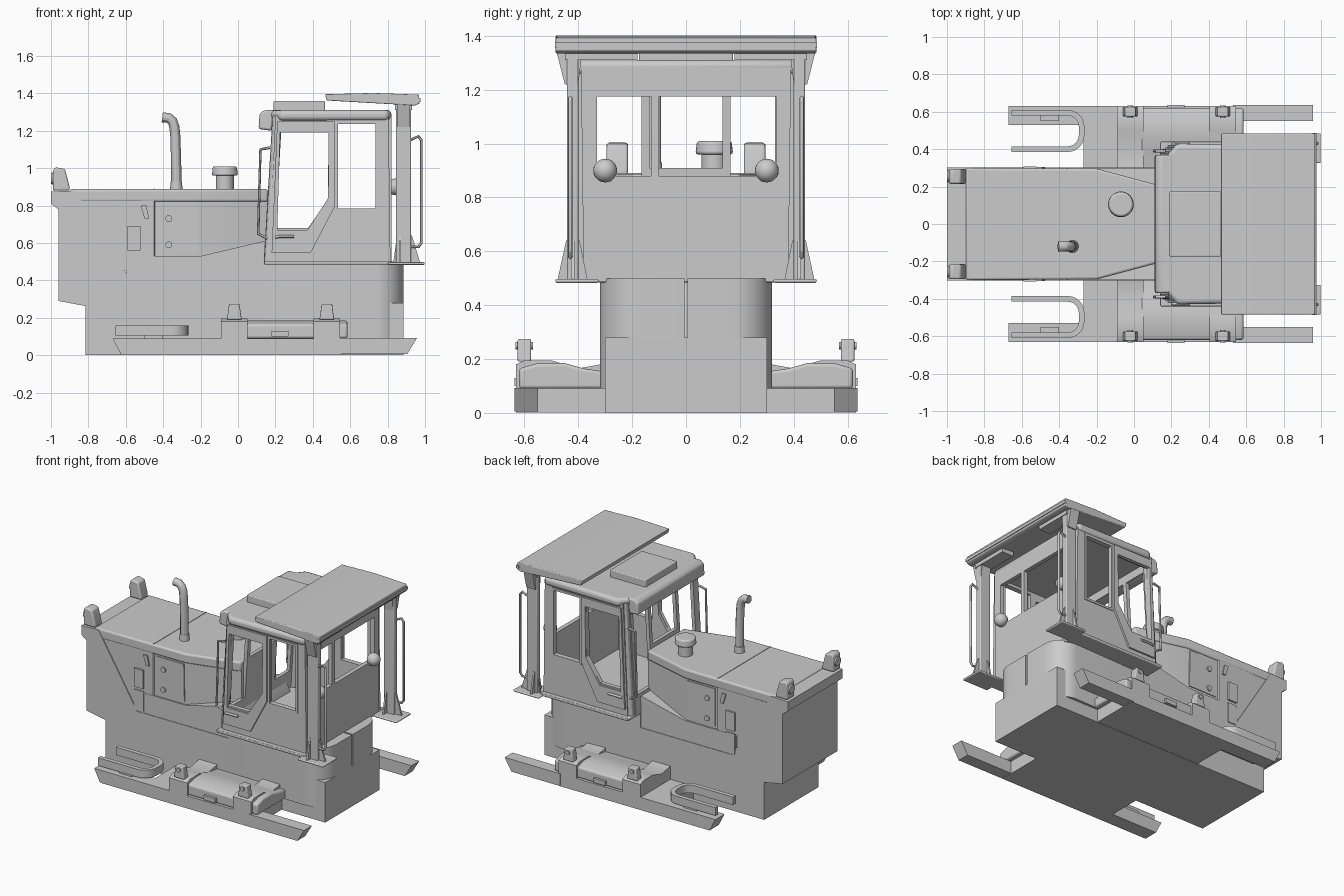
import bpy, bmesh, math
from mathutils import Matrix, Vector

if "Cube" in bpy.data.objects:
    bpy.data.objects.remove(bpy.data.objects["Cube"])


def finish(name, bm, bevel=0, seg=3, mirror=False):
    bmesh.ops.recalc_face_normals(bm, faces=bm.faces)
    me = bpy.data.meshes.new(name)
    bm.to_mesh(me)
    bm.free()
    ob = bpy.data.objects.new(name, me)
    bpy.context.collection.objects.link(ob)
    if bevel:
        m = ob.modifiers.new("bevel", 'BEVEL')
        m.width, m.segments, m.limit_method = bevel, seg, 'ANGLE'
    if mirror:
        m = ob.modifiers.new("mirror", 'MIRROR')
        m.use_axis = (False, True, False)
        m.use_mirror_merge = False
    return ob


def prism(name, pts, axis, a, b, **kw):
    """Extrude a 2D outline along an axis from a to b."""
    place = {'x': lambda u, v, w: (w, u, v), 'y': lambda u, v, w: (u, w, v),
             'z': lambda u, v, w: (u, v, w)}[axis]
    bm = bmesh.new()
    lo = [bm.verts.new(place(u, v, a)) for u, v in pts]
    hi = [bm.verts.new(place(u, v, b)) for u, v in pts]
    bm.faces.new(lo)
    bm.faces.new(hi)
    for i in range(len(pts)):
        j = (i + 1) % len(pts)
        bm.faces.new((lo[i], lo[j], hi[j], hi[i]))
    return finish(name, bm, **kw)


def box(name, x, y, z, **kw):
    return prism(name, rect(*x, *y), 'z', *z, **kw)


def rect(u0, u1, v0, v1):
    return [(u0, v0), (u1, v0), (u1, v1), (u0, v1)]


def curve_mesh(name, cu, mat=Matrix(), mirror=False):
    tmp = bpy.data.objects.new(name + "_curve", cu)
    bpy.context.collection.objects.link(tmp)
    dg = bpy.context.evaluated_depsgraph_get()
    me = bpy.data.meshes.new_from_object(tmp.evaluated_get(dg))
    bpy.data.objects.remove(tmp)
    bm = bmesh.new()
    bm.from_mesh(me)
    bmesh.ops.remove_doubles(bm, verts=bm.verts, dist=1e-5)
    bm.transform(mat)
    return finish(name, bm, mirror=mirror)


def add_poly(cu, pts, closed):
    sp = cu.splines.new('POLY')
    sp.points.add(len(pts) - 1)
    for p, c in zip(sp.points, pts):
        p.co = (*c, *([0] * (3 - len(c))), 1)
    sp.use_cyclic_u = closed


def panel(name, loops, mat, t, mirror=False):
    """Flat sheet with window holes: first loop is the outline."""
    cu = bpy.data.curves.new(name, 'CURVE')
    cu.dimensions, cu.fill_mode, cu.extrude = '2D', 'BOTH', t / 2
    for lp in loops:
        add_poly(cu, lp, True)
    return curve_mesh(name, cu, mat, mirror)


def tube(name, pts, r, mirror=False):
    cu = bpy.data.curves.new(name, 'CURVE')
    cu.dimensions, cu.bevel_depth, cu.use_fill_caps = '3D', r, True
    cu.bevel_resolution = 4
    add_poly(cu, pts, False)
    return curve_mesh(name, cu, mirror=mirror)


def cyl(name, c, r1, r2, h, axis='Z', **kw):
    bm = bmesh.new()
    bmesh.ops.create_cone(bm, cap_ends=True, segments=32, radius1=r1, radius2=r2, depth=h)
    rot = {'Z': Matrix(), 'X': Matrix.Rotation(math.pi / 2, 4, 'Y'),
           'Y': Matrix.Rotation(math.pi / 2, 4, 'X')}[axis]
    bm.transform(Matrix.Translation(c) @ rot)
    return finish(name, bm, **kw)


# Lower hull, nose and body
box("belly", (-.815, .885), (-.3, .3), (0, .28))
prism("nose", [(-1, .875), (-1, .81), (-.96, .78), (-.96, .29), (-.1, .13), (.14, .13),
               (.14, .39), (-.57, .39), (-.87, .88)], 'y', -.302, .302)
prism("body_sides", [(-.6, .3), (-.6, .53), (-.2, .53), (.14, .61), (.2, .5), (.2, .14)],
      'y', -.298, .298)
# Hood narrowing towards the cab
half = [(-.88, .296), (-.45, .296), (-.445, .288), (-.2, .286), (.16, .19)]
prism("hood", half + [(x, -y) for x, y in reversed(half)], 'z', .45, .835)
half2 = [(-.9, .3), (-.2, .296), (.16, .2)]
prism("hood_top", half2 + [(x, -y) for x, y in reversed(half2)], 'z', .82, .888, bevel=.012)
box("hood_seam", (-.453, -.447), (-.29, .29), (.885, .891))
prism("hood_door", [(-.43, .55), (-.21, .55), (-.215, .81), (-.43, .81)], 'y', .28, .293, mirror=True)
box("side_vent_upper", (-.59, -.52), (.29, .308), (.56, .69), mirror=True)
box("side_vent_lower", (-.59, -.52), (.29, .304), (.4, .54), mirror=True)
prism("door_handle", [(-.52, .8), (-.49, .8), (-.475, .73), (-.5, .73)], 'y', .29, .306, mirror=True)
for i, z in enumerate((.73, .59)):
    cyl(f"door_latch_{i}", (-.37, .295, z), .018, .018, .014, 'Y', mirror=True)

# Rear tanks with rounded outer corners
arc = [(.74 + .145 * math.cos(a), .175 + .145 * math.sin(a))
       for a in [math.pi / 2 * i / 10 for i in range(11)]]
prism("rear_tank", [(.14, .006), (.885, .006)] + arc + [(.14, .302)], 'z', .09, .5, mirror=True)

# Exhaust stack, air cleaner and headlights
tube("exhaust", [(-.33, -.12, .88), (-.33, -.12, 1.0), (-.335, -.12, 1.17), (-.34, -.12, 1.22),
                 (-.35, -.12, 1.25), (-.37, -.12, 1.268), (-.405, -.12, 1.272)], .027)
cyl("exhaust_collar", (-.33, -.12, .905), .034, .03, .05)
cyl("air_cleaner_stem", (-.07, .105, .93), .048, .048, .1)
cyl("air_cleaner_cap", (-.07, .105, .985), .07, .064, .05, bevel=.01)
prism("headlight", [(-.99, .88), (-.99, .99), (-.975, 1.005), (-.925, .995), (-.9, .9), (-.9, .88)],
      'y', .215, .295, bevel=.01, mirror=True)
cyl("headlight_lens", (-.99, .255, .945), .03, .034, .02, 'X', mirror=True)

# Cab walls with open windows
side = Matrix(((1, 0, 0, 0), (0, 0, 1, .395), (0, 1, 0, 0), (0, 0, 0, 1)))
door_hole = [(.205, .68), (.375, .68), (.48, .83), (.485, 1.2), (.225, 1.2)]
panel("cab_side", [[(.165, .5), (.815, .5), (.805, 1.28), (.2, 1.28)], door_hole,
                   rect(.53, .735, .785, 1.235)], side, .03, True)
door = Matrix.Translation((0, .015, 0)) @ side
panel("cab_door", [[(.18, .55), (.39, .55), (.515, .79), (.515, 1.25), (.21, 1.25)],
                   [(.21, .67), (.372, .67), (.482, .84), (.485, 1.19), (.225, 1.19)]],
      door, .025, True)
panel("rear_side_window_frame", [rect(.52, .75, .77, 1.25), rect(.535, .735, .785, 1.235)],
      door, .01, True)
tube("cab_door_lever", [(.2, .425, .63), (.22, .43, .635), (.3, .43, .635)], .008, True)
rear = Matrix(((0, 0, 1, .805), (1, 0, 0, 0), (0, 1, 0, 0), (0, 0, 0, 1)))
panel("cab_rear", [[(-.38, .5), (.38, .5), (.39, 1.28), (-.39, 1.28)],
                   rect(-.33, -.13, .88, 1.175), rect(-.1, .335, .88, 1.175)], rear, .03)
front = Matrix(((0, .06, 1, .12), (1, 0, 0, 0), (0, 1, 0, 0), (0, 0, 0, 1)))
panel("cab_front", [rect(-.36, .36, .5, 1.28), rect(-.135, .135, .91, 1.2),
                    rect(.165, .33, .63, 1.2), rect(-.33, -.165, .63, 1.2)], front, .025)
tube("cab_corner_post", [(.165, .378, .5), (.21, .378, 1.28)], .026, True)
box("cab_floor", (.14, .82), (-.44, .44), (.485, .505), bevel=.005)
plan = [(.17, .36), (.23, .43), (.8, .42), (.82, .38)]
prism("cab_roof", plan + [(x, -y) for x, y in reversed(plan)], 'z', 1.255, 1.31, bevel=.02)
prism("front_visor", [(.11, 1.21), (.18, 1.2), (.2, 1.31), (.14, 1.31), (.115, 1.29)],
      'y', -.37, .37, bevel=.012)
box("roof_unit", (.19, .465), (-.175, .175), (1.3, 1.36), bevel=.006)
tube("front_grab_rail", [(.17, .39, 1.11), (.12, .39, 1.1), (.108, .39, .65), (.165, .39, .62)],
     .008, True)
bm = bmesh.new()
bmesh.ops.create_uvsphere(bm, u_segments=24, v_segments=14, radius=.044)
bm.transform(Matrix.Translation((.84, .3, .9)))
finish("rear_work_light", bm, mirror=True)

# Rear posts carrying the canopy
box("rear_pad", (.8, .998), (.325, .485), (.483, .497), bevel=.006, mirror=True)
box("rear_post", (.845, .925), (.4, .442), (.49, 1.34), bevel=.006, mirror=True)
prism("post_foot", [(.365, .49), (.478, .49), (.445, .64), (.395, .64)], 'x', .86, .872, mirror=True)
prism("post_gusset", [(.83, .49), (.975, .49), (.93, .64), (.85, .64)], 'y', .415, .428, mirror=True)
prism("post_head", [(.482, 1.345), (.45, 1.22), (.4, 1.22), (.385, 1.345)], 'x', .85, .92, mirror=True)
box("canopy_beam", (.84, .93), (.18, .45), (1.31, 1.345), mirror=True)
prism("canopy", [(.465, 1.395), (.475, 1.362), (.945, 1.335), (.97, 1.345), (.968, 1.393), (.72, 1.402)],
      'y', -.484, .484, bevel=.005)
box("canopy_rear_lip", (.955, .975), (-.487, .487), (1.355, 1.375))
tube("rear_handrail", [(.92, .43, 1.15), (.965, .43, 1.17), (.98, .43, 1.15), (.98, .43, .6),
                       (.965, .43, .58), (.92, .43, .58)], .008, True)

# Side rails and base plate
box("base_plate", (-.27, .55), (-.63, .63), (.002, .09))
prism("front_rail", [(-.67, .09), (-.625, .002), (.55, .002), (.55, .09)], 'y', .53, .632, mirror=True)
prism("rear_rail", [(.53, .092), (.53, .006), (.905, .006), (.957, .092)], 'y', .55, .637, mirror=True)


def u_outline(y0, y1, r, x_end):
    out = []
    for cy, a0 in ((y0 + r, -90), (y1 - r, 0)):
        for i in range(7):
            a = math.radians(a0 + 15 * i)
            out.append((x_end - r + r * math.cos(a), cy + r * math.sin(a)))
    return [(-.655, y0)] + out + [(-.655, y1)]


# U-shaped step loops
prism("step_loop", u_outline(.385, .61, .09, -.265) + u_outline(.415, .58, .06, -.295)[::-1],
      'z', .105, .16, mirror=True)
box("step_support", (-.5, -.4), (.55, .6), (.085, .12), mirror=True)

# Side pods with hinge lugs
prism("side_pod", [(.28, .09), (.62, .09), (.62, .165), (.55, .185), (.45, .185), (.38, .165), (.28, .15)],
      'x', .04, .585, bevel=.012, mirror=True)
for tag, x in (("front", -.02), ("rear", .475)):
    prism(f"{tag}_pod_block", [(.29, .09), (.632, .09), (.632, .18), (.6, .195), (.5, .195), (.4, .165), (.29, .185)],
          'x', x - .07, x + .07, mirror=True)
    prism(f"{tag}_lug", [(x - .04, .19), (x + .04, .19), (x + .035, .22), (x + .028, .275),
                         (x - .028, .275), (x - .035, .22)], 'y', .575, .625, bevel=.006, mirror=True)
    cyl(f"{tag}_lug_pin", (x, .6, .25), .014, .014, .065, 'Y', mirror=True)
box("pod_step", (.18, .27), (.6, .637), (.1, .13), mirror=True)

# Smooth rounded parts, keep edges crisp
for ob in bpy.context.scene.objects:
    ob.select_set(True)
    bpy.context.view_layer.objects.active = ob
bpy.ops.object.shade_smooth_by_angle(angle=math.radians(30))
